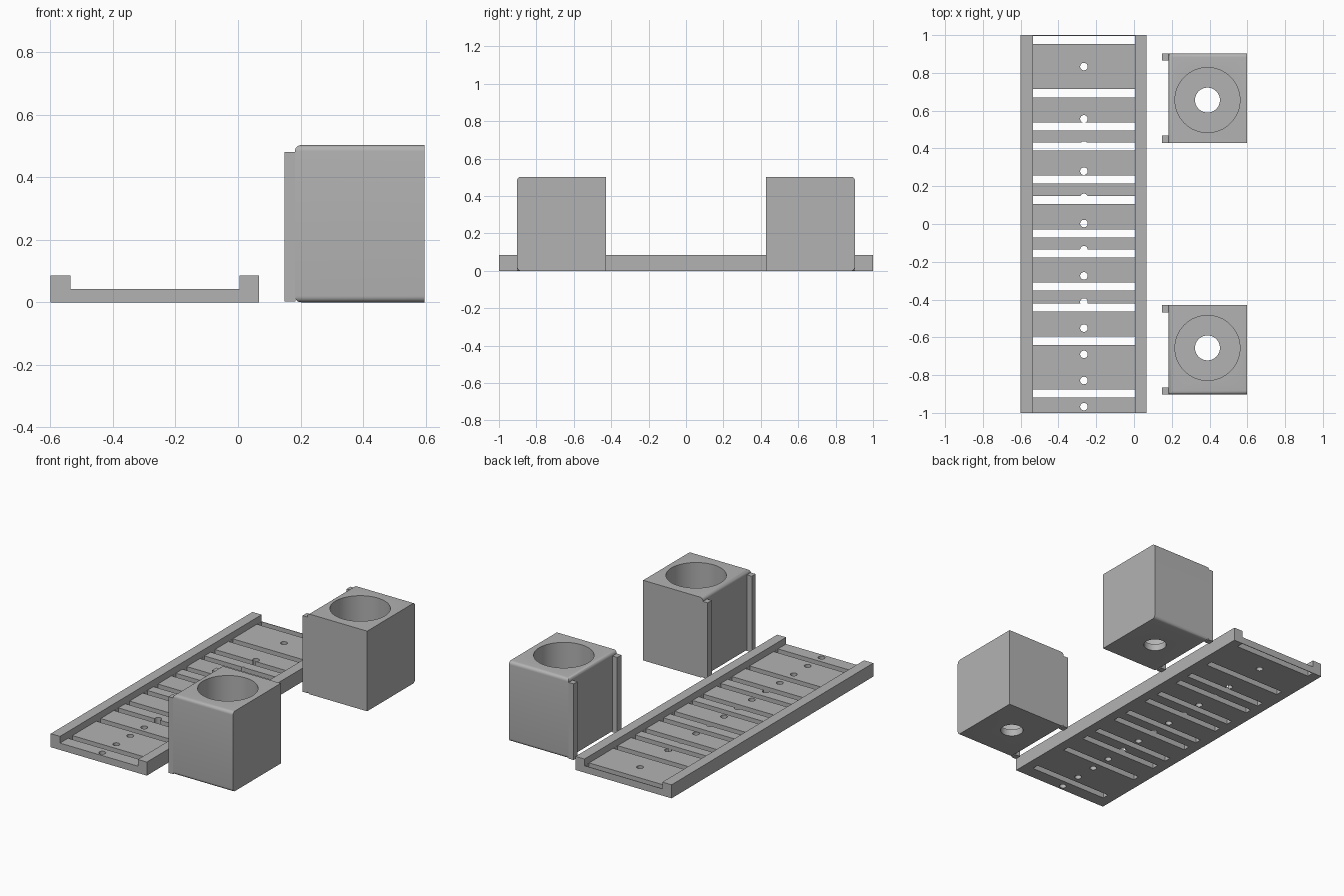
import bpy, bmesh
from mathutils import Matrix, Vector

cube = bpy.data.objects.get("Cube")
if cube:
    bpy.data.objects.remove(cube, do_unlink=True)

GREY = (0.45, 0.45, 0.45, 1)
grey = bpy.data.materials.new("plain grey")
grey.use_nodes = True
grey.diffuse_color = GREY
grey.node_tree.nodes["Principled BSDF"].inputs["Base Color"].default_value = GREY


def finish(name, bm):
    bmesh.ops.recalc_face_normals(bm, faces=bm.faces)
    mesh = bpy.data.meshes.new(name)
    bm.to_mesh(mesh)
    bm.free()
    mesh.materials.append(grey)
    obj = bpy.data.objects.new(name, mesh)
    bpy.context.collection.objects.link(obj)
    return obj


def add_box(bm, lo, hi):
    lo, hi = Vector(lo), Vector(hi)
    matrix = Matrix.Translation((lo + hi) / 2) @ Matrix.Diagonal((*(hi - lo), 1))
    bmesh.ops.create_cube(bm, size=1, matrix=matrix)


def add_cylinder(bm, x, y, z0, z1, radius, segments):
    bmesh.ops.create_cone(bm, cap_ends=True, segments=segments, radius1=radius,
                          radius2=radius, depth=z1 - z0,
                          matrix=Matrix.Translation((x, y, (z0 + z1) / 2)))


def activate(obj):
    bpy.ops.object.select_all(action='DESELECT')
    obj.select_set(True)
    bpy.context.view_layer.objects.active = obj


def cut(obj, bm):
    cutter = finish("cutter", bm)
    cutter.hide_render = True
    mod = obj.modifiers.new("cut", 'BOOLEAN')
    mod.operation, mod.solver, mod.object = 'DIFFERENCE', 'EXACT', cutter
    activate(obj)
    bpy.ops.object.modifier_apply(modifier=mod.name)
    bpy.data.objects.remove(cutter, do_unlink=True)


def smooth(obj):
    activate(obj)
    bpy.ops.object.shade_smooth_by_angle(angle=0.6)


# Rail plate: channel profile pushed along y
LEFT, RIGHT, IN_LEFT, IN_RIGHT = -0.6, 0.067, -0.536, 0.005
FLOOR, RAIL = 0.043, 0.085
profile = [(LEFT, 0), (RIGHT, 0), (RIGHT, RAIL), (IN_RIGHT, RAIL),
           (IN_RIGHT, FLOOR), (IN_LEFT, FLOOR), (IN_LEFT, RAIL), (LEFT, RAIL)]
bm = bmesh.new()
face = bm.faces.new([bm.verts.new((x, -1, z)) for x, z in profile])
ext = bmesh.ops.extrude_face_region(bm, geom=[face])
bmesh.ops.translate(bm, vec=(0, 2, 0),
                    verts=[v for v in ext["geom"] if isinstance(v, bmesh.types.BMVert)])
plate = finish("rail_plate", bm)

# Cross slots through the floor
bm = bmesh.new()
for y in (0.975, 0.692, 0.516, 0.411, 0.236, 0.127,
          -0.051, -0.156, -0.331, -0.443, -0.618, -0.898):
    add_box(bm, (IN_LEFT + 0.0005, y - 0.0215, -0.1), (IN_RIGHT - 0.0005, y + 0.0215, 0.1))
cut(plate, bm)

# Evenly spaced screw holes, left out where a slot swallows them
bm = bmesh.new()
for k in range(15):
    if k not in (12, 14):
        add_cylinder(bm, -0.265, -0.967 + 0.1385 * k, -0.1, 0.1, 0.02, 32)
cut(plate, bm)
smooth(plate)

# Two cup blocks, mirrored front to back
X0, X1, INNER, OUTER, TOP = 0.182, 0.597, 0.428, 0.903, 0.503
for side, label in ((-1, "front"), (1, "back")):
    bm = bmesh.new()
    add_box(bm, (X0, min(side * INNER, side * OUTER), 0),
            (X1, max(side * INNER, side * OUTER), TOP))
    # Round the top and bottom edges of the rail side and the outer side
    edges = [e for e in bm.edges
             if abs(e.verts[0].co.z - e.verts[1].co.z) < 0.01
             and (all(v.co.x < X0 + 0.01 for v in e.verts)
                  or all(abs(v.co.y) > OUTER - 0.01 for v in e.verts))]
    bmesh.ops.bevel(bm, geom=edges, offset=0.02, segments=6, profile=0.5, affect='EDGES')
    block = finish(label + "_cup_block", bm)

    # Wide well and narrow drain hole
    cx, cy = 0.389, side * 0.656
    for z0, z1, radius in ((0.043, 0.7, 0.172), (-0.1, 0.2, 0.066)):
        bm = bmesh.new()
        add_cylinder(bm, cx, cy, z0, z1, radius, 64)
        cut(block, bm)
    smooth(block)

    # Upright guide fins on the rail side
    bm = bmesh.new()
    for a, b in ((INNER, INNER + 0.041), (OUTER - 0.038, OUTER)):
        ya, yb = sorted((side * a, side * b))
        add_box(bm, (0.149, ya, 0.003), (X0 + 0.002, yb, 0.481))
    finish(label + "_guide_fins", bm)
